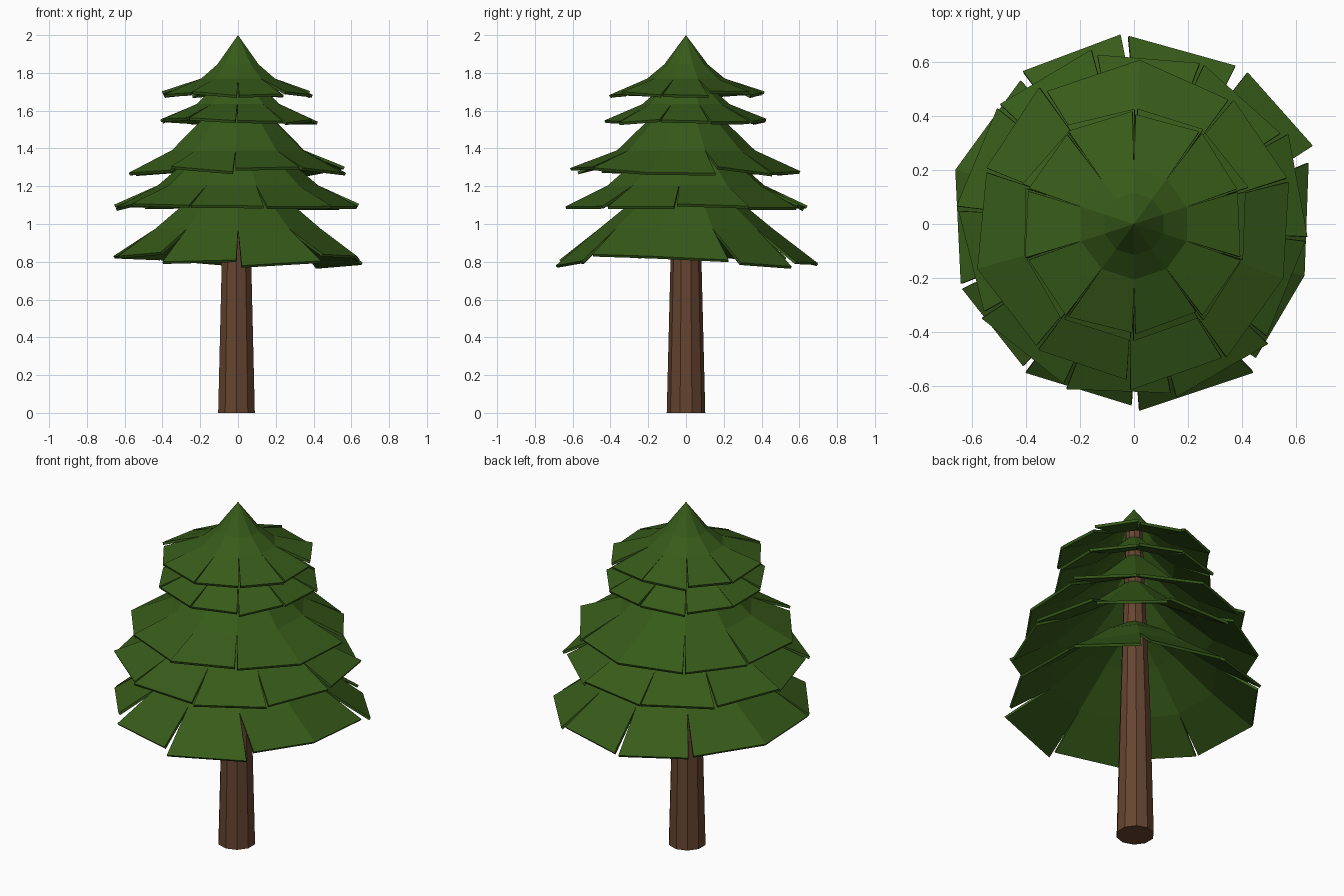
import bpy, bmesh, random
from math import sin, cos, radians
from mathutils import Vector

if "Cube" in bpy.data.objects:
    bpy.data.objects.remove(bpy.data.objects["Cube"])

random.seed(4)
SIDES = 10


def material(name, color):
    m = bpy.data.materials.new(name)
    m.diffuse_color = (*color, 1)
    m.use_nodes = True
    m.node_tree.nodes["Principled BSDF"].inputs["Base Color"].default_value = m.diffuse_color
    return m


GREEN = material("needles", (0.038, 0.105, 0.010))
BROWN = material("bark", (0.13, 0.058, 0.03))


def make_object(name, bm, mat):
    bmesh.ops.recalc_face_normals(bm, faces=bm.faces)
    me = bpy.data.meshes.new(name)
    bm.to_mesh(me)
    bm.free()
    ob = bpy.data.objects.new(name, me)
    ob.data.materials.append(mat)
    bpy.context.collection.objects.link(ob)
    return ob


def polar(r, deg, z):
    return Vector((r * cos(radians(deg)), r * sin(radians(deg)), z))


# Trunk: tapered and leaning slightly
bm = bmesh.new()
rings = []
for r, z, cx in [(0.102, 0, -0.008), (0.082, 0.8, -0.008), (0.045, 1.86, 0)]:
    rings.append([bm.verts.new(polar(r, 90 + 36 * i, z) + Vector((cx, 0, 0)))
                  for i in range(SIDES)])
for a, b in zip(rings, rings[1:]):
    for i in range(SIDES):
        j = (i + 1) % SIDES
        bm.faces.new((a[i], a[j], b[j], b[i]))
bm.faces.new(rings[0])
bm.faces.new(rings[-1])
make_object("trunk", bm, BROWN)


def random_rim(rim, turn, slits, jitter):
    """Rim corners: one point where joined, two where a slit is cut."""
    def corner(deg):
        return polar(rim[0] + random.uniform(-jitter, jitter), deg,
                     rim[1] + random.uniform(-jitter, jitter))
    return [[corner(-90 + turn + 36 * i + da)
             for da in ((-0.8, 0.8) if i in slits else (0,))] for i in range(SIDES)]


def tier(name, apex, inner, mid, turn, corners):
    """Ten-sided skirt whose rim flaps are cut apart at the double corners."""
    bm = bmesh.new()
    tip = bm.verts.new((0, 0, apex))
    ang = [-90 + turn + 36 * i for i in range(SIDES)]
    ring1 = [bm.verts.new(polar(inner[0], a, inner[1])) for a in ang]
    ring2 = [bm.verts.new(polar(mid[0], a, mid[1])) for a in ang]
    rim = [[bm.verts.new(p) for p in c] for c in corners]
    for i in range(SIDES):
        j = (i + 1) % SIDES
        bm.faces.new((tip, ring1[i], ring1[j]))
        bm.faces.new((ring1[i], ring2[i], ring2[j], ring1[j]))
        bm.faces.new((ring2[i], rim[i][-1], rim[j][0], ring2[j]))
    ob = make_object(name, bm, GREEN)
    sol = ob.modifiers.new("thickness", "SOLIDIFY")
    sol.thickness = 0.015
    sol.offset = -1


# Foliage tiers, top to bottom
ALL = range(SIDES)
tier("top_foliage", 2.0, (0.115, 1.845), (0.205, 1.77), 0,
     random_rim((0.41, 1.692), 0, ALL, 0.014))
tier("second_foliage", 1.85, (0.125, 1.73), (0.23, 1.635), -1,
     random_rim((0.43, 1.55), -1, ALL, 0.014))
tier("third_foliage", 1.74, (0.19, 1.56), (0.365, 1.39), -2,
     random_rim((0.595, 1.285), -2, (0, 1, 3, 4, 6, 7, 9), 0.02))
tier("fourth_foliage", 1.58, (0.215, 1.385), (0.425, 1.205), 13,
     random_rim((0.65, 1.095), 13, ALL, 0.015))

# Bottom tier: irregular flaps, rim corners as (x, y, z)
bottom = [[(-0.01, -0.67, 0.81), (0.02, -0.69, 0.78)],
          [(0.44, -0.55, 0.805), (0.45, -0.495, 0.84)],
          [(0.63, -0.19, 0.83)],
          [(0.645, 0.225, 0.81), (0.66, 0.29, 0.795)],
          [(0.42, 0.56, 0.775), (0.375, 0.585, 0.8)],
          [(-0.02, 0.695, 0.795), (-0.05, 0.7, 0.79)],
          [(-0.41, 0.565, 0.82), (-0.42, 0.53, 0.82)],
          [(-0.66, 0.2, 0.83)],
          [(-0.64, -0.22, 0.83), (-0.635, -0.24, 0.83)],
          [(-0.41, -0.525, 0.85), (-0.4, -0.55, 0.8)]]
tier("bottom_foliage", 1.32, (0.24, 1.155), (0.46, 0.975), 0, bottom)
